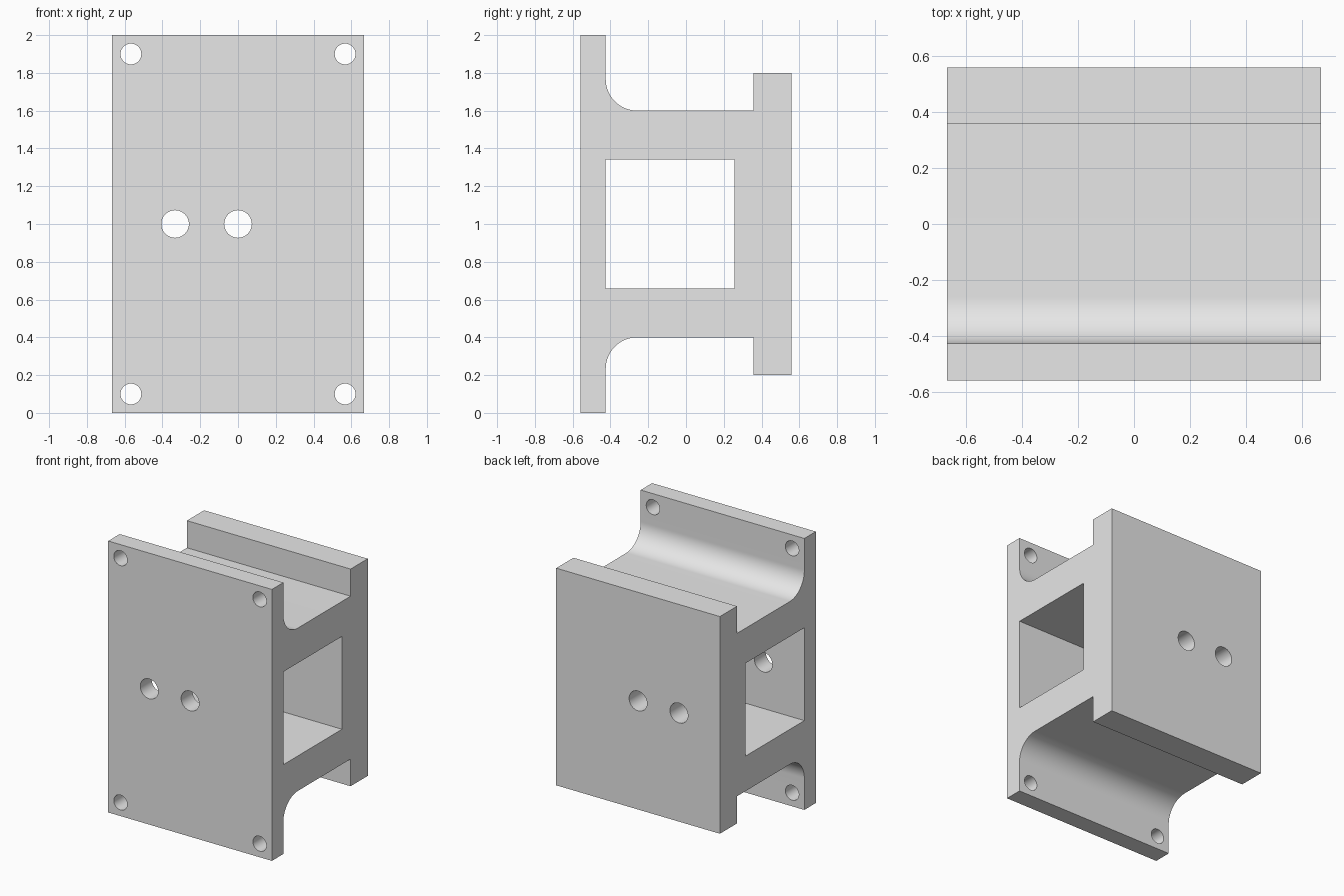
import bpy
import bmesh
from math import sin, cos, pi, radians
from mathutils import Matrix, Vector

default = bpy.data.objects.get("Cube")
if default:
    bpy.data.objects.remove(default, do_unlink=True)

HALF_X, HALF_Y = 0.667, 0.558
FRONT_IN, BACK_IN = -0.425, 0.358     # inner faces of the two flanges
WEB, BACK_H, FILLET = 0.6, 0.8, 0.167  # heights above the middle, z = 1

metal = bpy.data.materials.new("plain grey")
metal.diffuse_color = (0.8, 0.8, 0.8, 1)
metal.use_nodes = True
metal.node_tree.nodes["Principled BSDF"].inputs["Base Color"].default_value = (0.8, 0.8, 0.8, 1)


def make_object(name, bm):
    mesh = bpy.data.meshes.new(name)
    bmesh.ops.recalc_face_normals(bm, faces=bm.faces)
    bm.to_mesh(mesh)
    bm.free()
    mesh.materials.append(metal)
    obj = bpy.data.objects.new(name, mesh)
    bpy.context.collection.objects.link(obj)
    return obj


def cut(target, name, bm):
    cutter = make_object(name, bm)
    cutter.hide_render = True
    mod = target.modifiers.new(name, "BOOLEAN")
    mod.operation = "DIFFERENCE"
    mod.solver = "EXACT"
    mod.object = cutter
    bpy.context.view_layer.objects.active = target
    bpy.ops.object.modifier_apply(modifier=name)
    bpy.data.objects.remove(cutter, do_unlink=True)


# Flanged body: upper half outline with a fillet, mirrored below, extruded along x
steps = 24
arc = [(FRONT_IN + FILLET * (1 - cos(a)), WEB + FILLET * (1 - sin(a)))
       for a in (i * pi / 2 / steps for i in range(steps + 1))]
upper = [(-HALF_Y, 1), (FRONT_IN, 1), *arc,
         (BACK_IN, WEB), (BACK_IN, BACK_H), (HALF_Y, BACK_H)]
outline = upper + [(y, -z) for y, z in reversed(upper)]
bm = bmesh.new()
profile = bm.faces.new([bm.verts.new((-HALF_X, y, 1 + z)) for y, z in outline])
ext = bmesh.ops.extrude_face_region(bm, geom=[profile], use_keep_orig=True)
moved = [v for v in ext["geom"] if isinstance(v, bmesh.types.BMVert)]
bmesh.ops.translate(bm, verts=moved, vec=(2 * HALF_X, 0, 0))
body = make_object("flanged_body", bm)

# Square opening running from side to side
bm = bmesh.new()
y0, y1, half_z = FRONT_IN, 0.258, 0.342
bmesh.ops.create_cube(bm, size=1, matrix=Matrix.Translation((0, (y0 + y1) / 2, 1))
                      @ Matrix.Diagonal((2, y1 - y0, 2 * half_z, 1)))
cut(body, "square_opening", bm)

# Round holes: four in the front flange corners, two through both flanges
holes = [(sx * 0.567, 1 + sz * 0.9, 0.055) for sx in (-1, 1) for sz in (-1, 1)]
holes += [(-0.333, 1, 0.073), (0, 1, 0.073)]
bm = bmesh.new()
for x, z, r in holes:
    bmesh.ops.create_cone(bm, cap_ends=True, segments=40, radius1=r, radius2=r, depth=2,
                          matrix=Matrix.Translation(Vector((x, 0, z)))
                          @ Matrix.Rotation(pi / 2, 4, "X"))
cut(body, "round_holes", bm)

# Smooth the fillets and hole walls, keep other edges sharp
bpy.ops.object.select_all(action="DESELECT")
body.select_set(True)
bpy.context.view_layer.objects.active = body
bpy.ops.object.shade_smooth_by_angle(angle=radians(30))
